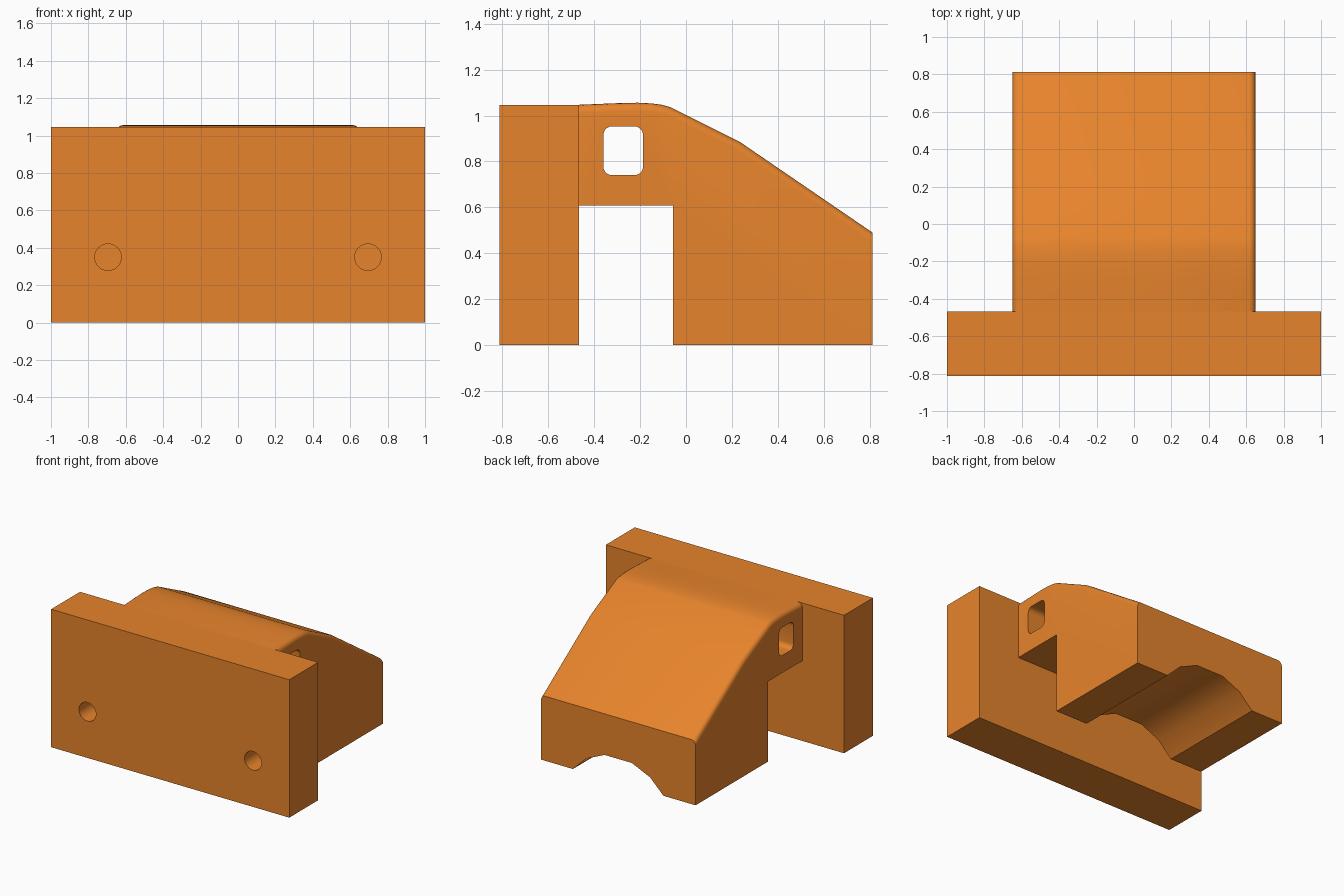
import bpy, bmesh, math
from mathutils import Vector

if "Cube" in bpy.data.objects:
    bpy.data.objects.remove(bpy.data.objects["Cube"])

orange = bpy.data.materials.new("orange")
orange.diffuse_color = (0.8, 0.23, 0.025, 1)
orange.use_nodes = True
orange.node_tree.nodes["Principled BSDF"].inputs["Base Color"].default_value = orange.diffuse_color


def prism(name, pts, axis, a, b, bevel_count=0, radius=0.0):
    """Extrude a profile along x (pts are y,z) or along y (pts are x,z)."""
    def place(p, t):
        return (t, p[0], p[1]) if axis == "x" else (p[0], t, p[1])
    bm = bmesh.new()
    rings = [[bm.verts.new(place(p, t)) for p in pts] for t in (a, b)]
    n = len(pts)
    for ring in rings:
        bm.faces.new(ring)
    for i in range(n):
        j = (i + 1) % n
        bm.faces.new((rings[0][i], rings[0][j], rings[1][j], rings[1][i]))
    bmesh.ops.recalc_face_normals(bm, faces=bm.faces)
    # round the rim along the first few profile points
    if bevel_count:
        rim = [bm.edges.get((r[i], r[i + 1])) for r in rings for i in range(bevel_count)]
        bmesh.ops.bevel(bm, geom=rim, offset=radius, segments=4, profile=0.5,
                        affect='EDGES', clamp_overlap=True)
        bmesh.ops.recalc_face_normals(bm, faces=bm.faces)
    mesh = bpy.data.meshes.new(name)
    bm.to_mesh(mesh)
    bm.free()
    mesh.materials.append(orange)
    ob = bpy.data.objects.new(name, mesh)
    bpy.context.collection.objects.link(ob)
    return ob


def cut(target, cutter):
    cutter.hide_render = True
    mod = target.modifiers.new("cut", 'BOOLEAN')
    mod.operation = 'DIFFERENCE'
    mod.solver = 'EXACT'
    mod.object = cutter
    bpy.context.view_layer.objects.active = target
    bpy.ops.object.modifier_apply(modifier=mod.name)
    bpy.data.objects.remove(cutter, do_unlink=True)


def arc(cx, cy, r, start, end, steps):
    return [(cx + r * math.cos(math.radians(start + (end - start) * i / steps)),
             cy + r * math.sin(math.radians(start + (end - start) * i / steps)))
            for i in range(steps + 1)]


# front plate with two blind screw holes
plate = prism("mounting_plate", [(-1, 0), (1, 0), (1, 1.047), (-1, 1.047)], "y", -0.813, -0.467)
for x in (-0.695, 0.695):
    circle = arc(x, 0.35, 0.071, 0, 360, 32)[:-1]
    cut(plate, prism("hole_cutter", circle, "y", -0.9, -0.56))

# sloping body with a downward notch behind the plate
top = [(-0.467, 1.047), (-0.3, 1.054), (-0.21, 1.056), (-0.15, 1.053),
       (-0.105, 1.047), (-0.07, 1.037), (0.235, 0.885), (0.813, 0.49)]
lower = [(0.813, 0), (-0.057, 0), (-0.057, 0.608), (-0.467, 0.608)]
body = prism("sloped_body", top + lower, "x", -0.65, 0.65, len(top) - 1, 0.035)

# rounded window running through from side to side
r = 0.038
y0, y1, z0, z1 = -0.36, -0.187, 0.74, 0.953
window = []
for cy, cz, s in ((y1 - r, z1 - r, 0), (y0 + r, z1 - r, 90),
                  (y0 + r, z0 + r, 180), (y1 - r, z0 + r, 270)):
    window += arc(cy, cz, r, s, s + 90, 5)
cut(body, prism("window_cutter", window, "x", -0.8, 0.8))

# faceted arch channel under the body
half = [(0.38, 0), (0.267, 0.11), (0.115, 0.178)]
arch = [(0.38, -0.1)] + half + [(-x, z) for x, z in reversed(half)] + [(-0.38, -0.1)]
cut(body, prism("arch_cutter", arch, "y", -0.2, 1.0))

# smooth shading with sharp corners kept
for ob in (plate, body):
    bpy.ops.object.select_all(action='DESELECT')
    ob.select_set(True)
    bpy.context.view_layer.objects.active = ob
    bpy.ops.object.shade_smooth_by_angle(angle=math.radians(30))
